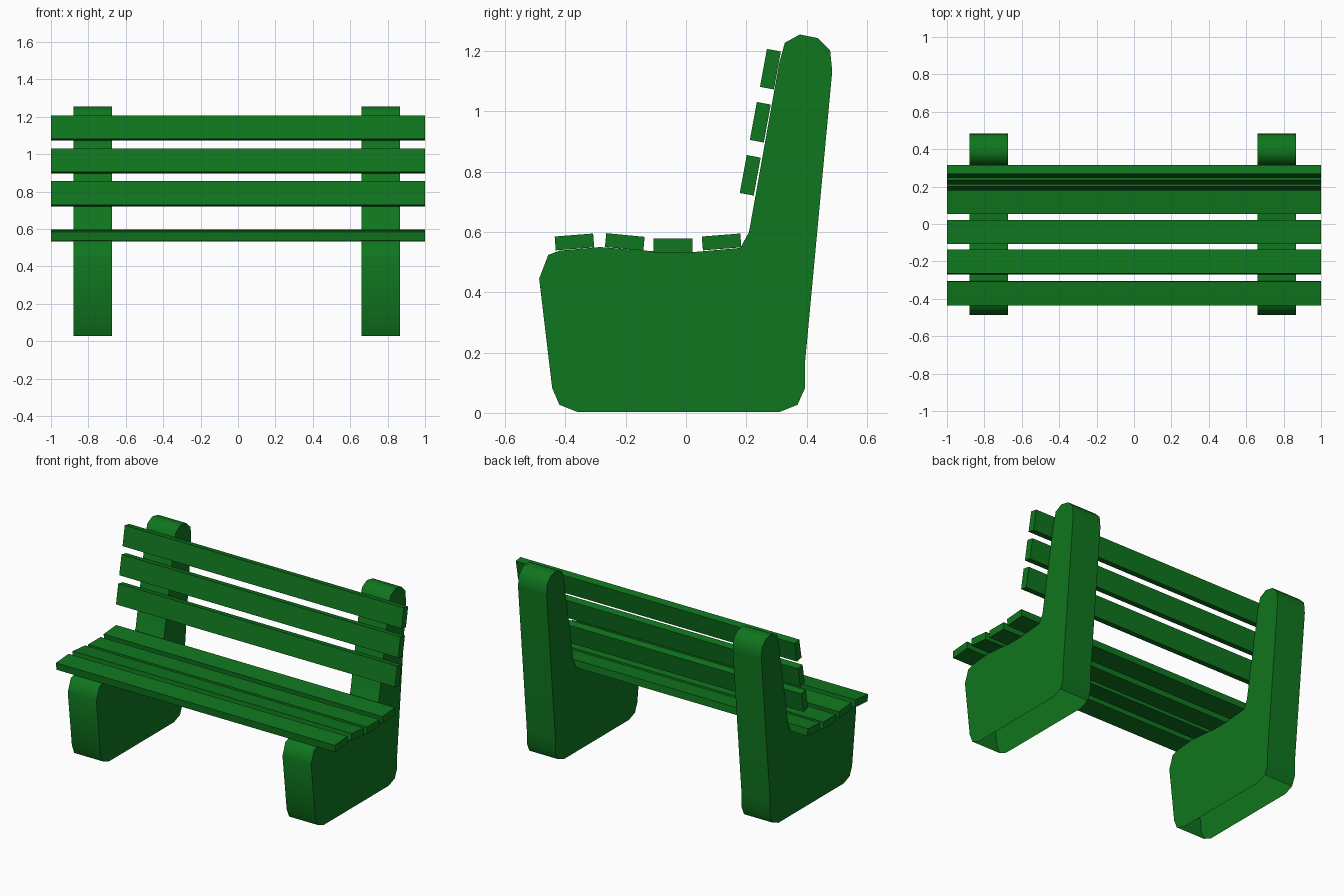
import bpy
import bmesh
from math import radians

if "Cube" in bpy.data.objects:
    bpy.data.objects.remove(bpy.data.objects["Cube"])

green = bpy.data.materials.new("green_paint")
green.diffuse_color = (0.005, 0.18, 0.013, 1)
green.use_nodes = True
green.node_tree.nodes["Principled BSDF"].inputs["Base Color"].default_value = green.diffuse_color


def finish(name, bm):
    mesh = bpy.data.meshes.new(name)
    bm.to_mesh(mesh)
    bm.free()
    mesh.materials.append(green)
    ob = bpy.data.objects.new(name, mesh)
    bpy.context.collection.objects.link(ob)
    return ob


# Side support outline (y, z), counter-clockwise seen from +x
OUTLINE = [
    (-0.36, 0.003), (0.31, 0.003), (0.37, 0.027), (0.395, 0.083), (0.395, 0.17),
    (0.485, 1.133), (0.478, 1.203), (0.438, 1.243), (0.378, 1.255),
    (0.328, 1.228), (0.309, 1.16), (0.209, 0.60), (0.18, 0.547),
    (0.02, 0.533), (-0.136, 0.538), (-0.285, 0.55), (-0.42, 0.538),
    (-0.457, 0.524), (-0.487, 0.445), (-0.444, 0.083), (-0.42, 0.027),
]


def support(name, x0, x1):
    bm = bmesh.new()
    a = [bm.verts.new((x0, y, z)) for y, z in OUTLINE]
    b = [bm.verts.new((x1, y, z)) for y, z in OUTLINE]
    bm.faces.new(a[::-1])
    bm.faces.new(b)
    n = len(OUTLINE)
    # the underside is open: skip the bottom and its two chamfers
    for i in range(2, n - 1):
        bm.faces.new((a[i], a[i + 1], b[i + 1], b[i]))
    ob = finish(name, bm)
    bpy.ops.object.select_all(action='DESELECT')
    bpy.context.view_layer.objects.active = ob
    ob.select_set(True)
    bpy.ops.object.shade_smooth_by_angle(angle=radians(50))


def slat(name, y, z, depth, height, tilt):
    bm = bmesh.new()
    bmesh.ops.create_cube(bm, size=1)
    bmesh.ops.scale(bm, vec=(2, depth, height), verts=bm.verts)
    ob = finish(name, bm)
    ob.location = (0, y, z)
    ob.rotation_euler.x = radians(tilt)


# Two side supports
support("support_left", -0.88, -0.675)
support("support_right", 0.66, 0.865)

# Four seat slats
for i, (y, z, tilt) in enumerate([(-0.37, 0.567, 4.5), (-0.203, 0.567, -5.5),
                                  (-0.043, 0.555, 0), (0.118, 0.567, 4.5)]):
    slat(f"seat_slat_{i + 1}", y, z, 0.128, 0.046, tilt)

# Three backrest slats
for i in range(3):
    slat(f"back_slat_{i + 1}", 0.213 + 0.0335 * i, 0.788 + 0.176 * i, 0.047, 0.128, -10.4)
